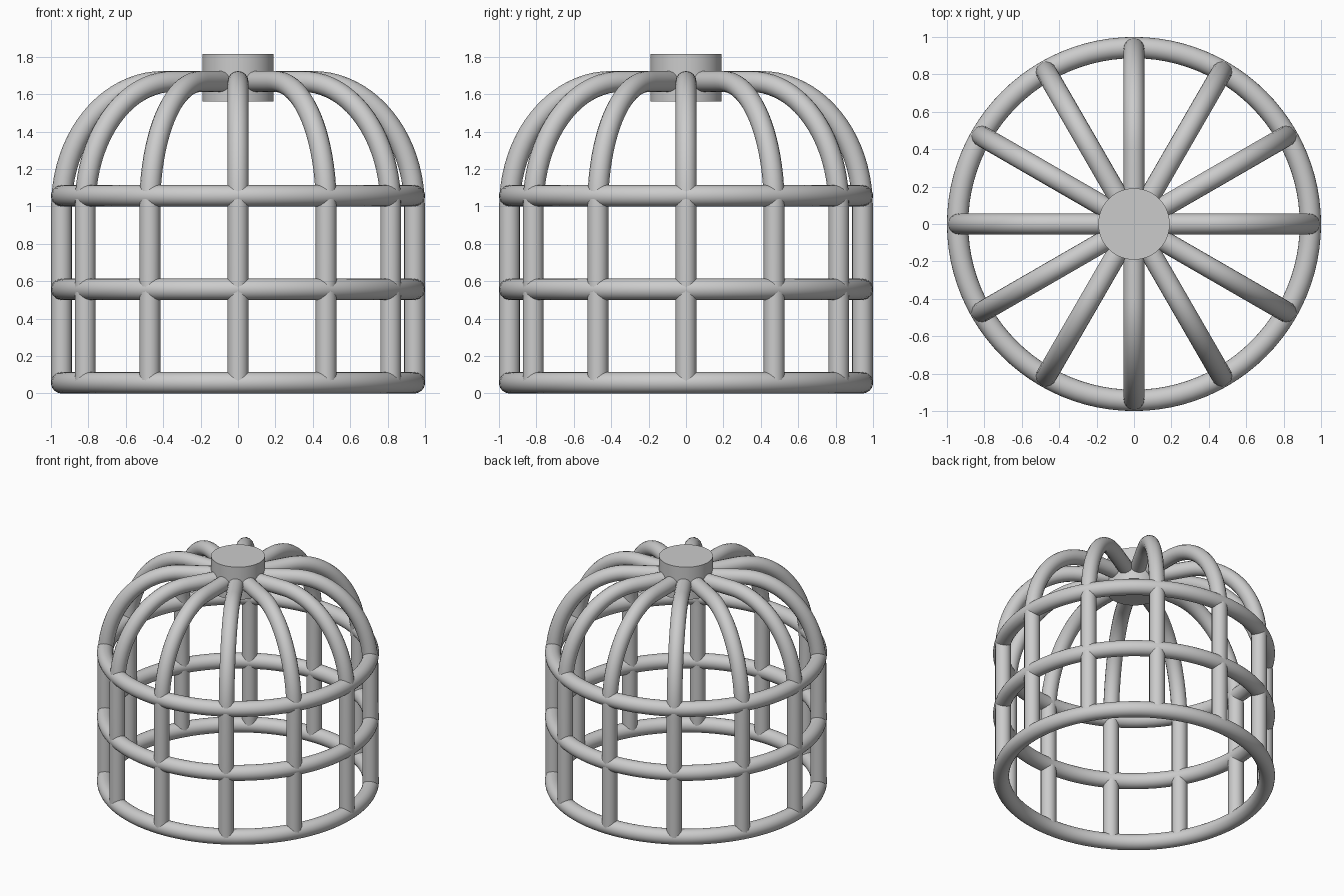
import bpy
from math import sin, cos, pi, radians

if "Cube" in bpy.data.objects:
    bpy.data.objects.remove(bpy.data.objects["Cube"])

R, TUBE = 0.943, 0.057   # cage radius, bar thickness
BARS = 12


def smooth(obj, angle=40):
    bpy.ops.object.select_all(action='DESELECT')
    obj.select_set(True)
    bpy.context.view_layer.objects.active = obj
    bpy.ops.object.shade_smooth_by_angle(angle=radians(angle))


# Horizontal hoops
for name, z in (("bottom_ring", 0.057), ("middle_ring", 0.557), ("upper_ring", 1.057)):
    bpy.ops.mesh.primitive_torus_add(major_radius=R, minor_radius=TUBE,
                                     major_segments=96, minor_segments=24,
                                     location=(0, 0, z))
    ring = bpy.context.object
    ring.name = name
    smooth(ring)

# Bar path: straight upright, elliptical shoulder, flat run into the hub
path = [(R, 0.057), (R, 0.55)]
flat_r, spring_z, top_z = 0.40, 1.0, 1.668
for i in range(21):
    a = i / 20 * pi / 2
    path.append((flat_r + (R - flat_r) * cos(a), spring_z + (top_z - spring_z) * sin(a)))
path.append((0.10, top_z))

# Bars swept around the cage
for k in range(BARS):
    t = 2 * pi * k / BARS
    curve = bpy.data.curves.new(f"bar_{k + 1}", 'CURVE')
    curve.dimensions = '3D'
    curve.bevel_depth = 0.056
    curve.bevel_resolution = 6
    curve.use_fill_caps = True
    spline = curve.splines.new('POLY')
    spline.points.add(len(path) - 1)
    for p, (r, z) in zip(spline.points, path):
        p.co = (r * cos(t), r * sin(t), z, 1)
    spline.use_smooth = True
    bar = bpy.data.objects.new(f"bar_{k + 1}", curve)
    bpy.context.collection.objects.link(bar)

# Hub disc at the crown
bpy.ops.mesh.primitive_cylinder_add(vertices=64, radius=0.191, depth=0.254,
                                    location=(0, 0, 1.688))
hub = bpy.context.object
hub.name = "top_hub"
smooth(hub)
